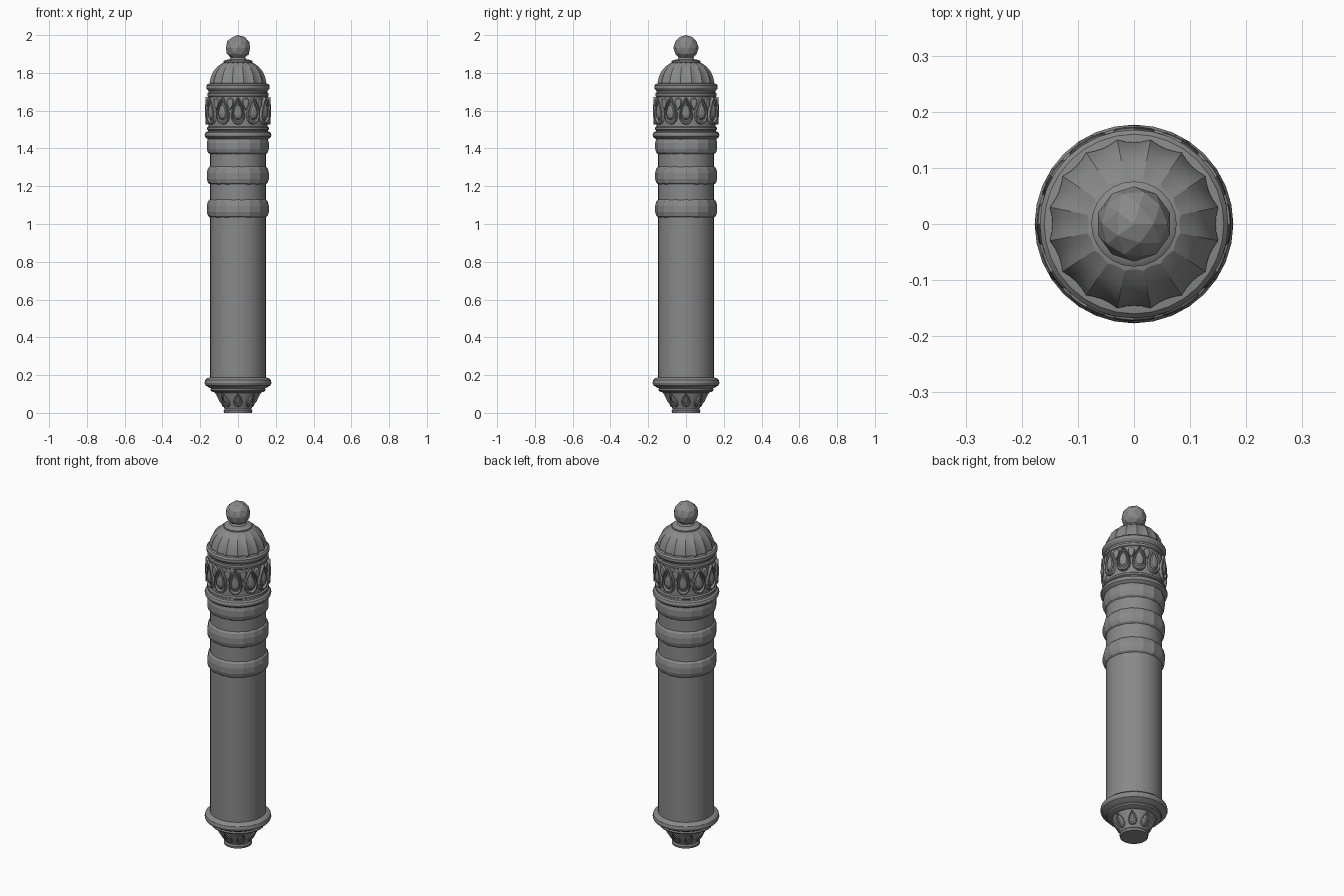
import bpy, bmesh, math

cube = bpy.data.objects.get("Cube")
if cube:
    bpy.data.objects.remove(cube, do_unlink=True)

# Single grey material
GREY = (0.25, 0.25, 0.25, 1)
mat = bpy.data.materials.new("stone grey")
mat.use_nodes = True
mat.diffuse_color = GREY
mat.node_tree.nodes["Principled BSDF"].inputs["Base Color"].default_value = GREY


def finish(name, bm, smooth=None):
    bmesh.ops.recalc_face_normals(bm, faces=bm.faces)
    me = bpy.data.meshes.new(name)
    bm.to_mesh(me)
    bm.free()
    me.materials.append(mat)
    ob = bpy.data.objects.new(name, me)
    bpy.context.collection.objects.link(ob)
    if smooth:
        bpy.ops.object.select_all(action='DESELECT')
        ob.select_set(True)
        bpy.context.view_layer.objects.active = ob
        bpy.ops.object.shade_smooth_by_angle(angle=math.radians(smooth))
    return ob


def lathe(name, profile, sides=32, smooth=None, shape=lambda i: 1.0):
    """Closed solid of revolution from (radius, height) pairs."""
    bm = bmesh.new()
    rings = []
    for r, z in profile:
        ring = []
        for i in range(sides):
            a = math.tau * i / sides
            rr = r * shape(i)
            ring.append(bm.verts.new((rr * math.cos(a), rr * math.sin(a), z)))
        rings.append(ring)
    for lo, hi in zip(rings, rings[1:]):
        for i in range(sides):
            j = (i + 1) % sides
            bm.faces.new((lo[i], lo[j], hi[j], hi[i]))
    bm.faces.new(rings[0][::-1])
    bm.faces.new(rings[-1])
    return finish(name, bm, smooth)


def teardrops(name, count, z_mid, height, width, radius_at, layers, flip=1):
    """Raised drops wrapped round the axis; layers are (scale, relief) pairs."""
    bm = bmesh.new()
    n = 16
    for k in range(count):
        a0 = math.tau * k / count
        rings = []
        for scale, relief in layers:
            ring = []
            for i in range(n):
                t = math.tau * i / n
                u = width / 2 * math.sin(t) * math.sin(t / 2) * 1.3
                z = z_mid + flip * height / 2 * math.cos(t) * scale
                r = radius_at(z) + relief
                a = a0 + u * scale / r
                ring.append(bm.verts.new((r * math.cos(a), r * math.sin(a), z)))
            rings.append(ring)
        for lo, hi in zip(rings, rings[1:]):
            for i in range(n):
                j = (i + 1) % n
                bm.faces.new((lo[i], lo[j], hi[j], hi[i]))
        bm.faces.new(rings[-1])
    return finish(name, bm)


# Foot, collar and plain shaft
lathe("tapered_foot", [(.074, 0), (.076, .012), (.07, .02), (.074, .03),
                       (.115, .105), (.118, .115)], 24, 30)
lathe("foot_collar", [(.118, .105), (.142, .115), (.146, .122), (.142, .13),
                      (.152, .134), (.172, .146), (.177, .158), (.174, .174),
                      (.165, .183), (.148, .188)], 32, 30)
lathe("shaft", [(.148, .18), (.148, 1.47)], 32, 30)

# Three worn, faceted bands
for i, z in enumerate((1.035, 1.21, 1.37)):
    lathe(f"shaft_band_{i + 1}",
          [(.146, z), (.156, z + .008), (.162, z + .028), (.162, z + .06),
           (.156, z + .085), (.146, z + .095)], 16,
          shape=lambda k: 1.02 - .012 * (k % 3 == 0))

# Collar, drum and upper rings of the head
lathe("head_collar", [(.148, 1.445), (.164, 1.452), (.175, 1.462), (.177, 1.473),
                      (.172, 1.484), (.16, 1.49), (.158, 1.496), (.164, 1.5),
                      (.164, 1.51), (.156, 1.516)], 32, 30)
lathe("head_drum", [(.156, 1.5), (.158, 1.6), (.156, 1.7)], 32, 30)
lathe("upper_rings", [(.154, 1.672), (.162, 1.678), (.163, 1.69), (.155, 1.696),
                      (.155, 1.704), (.162, 1.71), (.168, 1.72), (.168, 1.733),
                      (.16, 1.742), (.14, 1.745)], 32, 30)

# Relief drops on the drum, with leaf tips filling the gaps
ridge = [(1, -.004), (.96, .014), (.84, .016), (.76, .004),
         (.66, .004), (.55, .014), (.3, .019)]
teardrops("drum_drops", 12, 1.6, .15, .076, lambda z: .157, ridge)
tips = teardrops("drum_leaf_tips", 12, 1.635, .07, .04, lambda z: .157,
                 [(1, -.004), (.8, .009), (.3, .011)], -1)
tips.rotation_euler.z = math.pi / 12

# Relief drops on the foot
teardrops("foot_drops", 8, .069, .078, .05, lambda z: .074 + (z - .03) * .547,
          [(1, -.004), (.92, .006), (.75, .006), (.65, .001), (.5, .002), (.3, .007)])

# Fluted dome: sixteen concave flutes meeting at sharp ribs
FLUTE = (.95, .963, 1.0, .963)
lathe("fluted_dome", [(.15, 1.735), (.153, 1.752), (.146, 1.78), (.133, 1.808),
                      (.112, 1.833), (.085, 1.852), (.06, 1.858)],
      64, 18, lambda i: FLUTE[i % 4])

# Finial plate, neck and faceted ball
lathe("finial_plate", [(.066, 1.848), (.076, 1.854), (.076, 1.862),
                       (.068, 1.868), (.045, 1.872), (.036, 1.885)], 24, 30)
bm = bmesh.new()
bmesh.ops.create_icosphere(bm, subdivisions=2, radius=.067)
ball = finish("finial_ball", bm)
ball.location.z = 1.933
